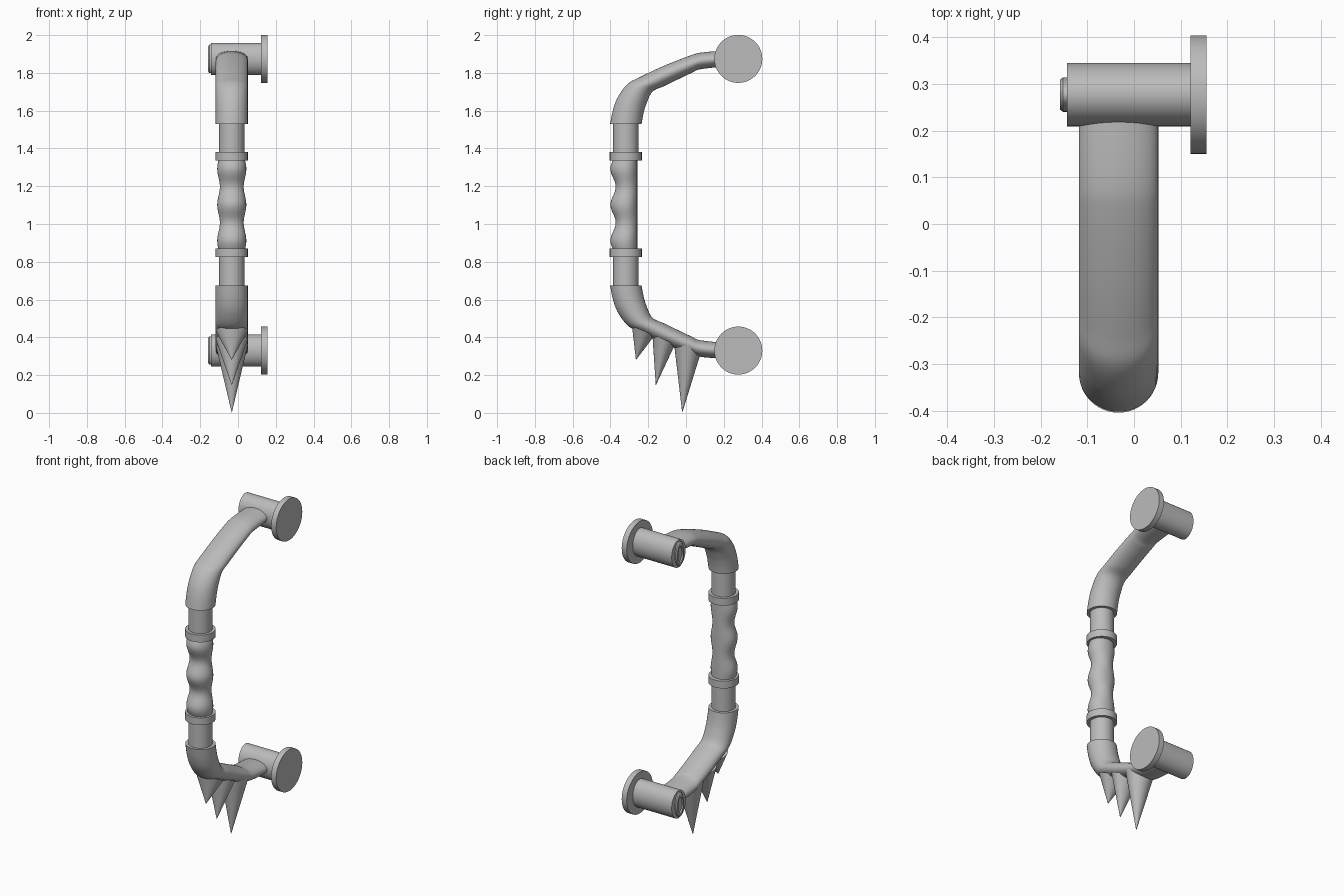
import bpy, bmesh
from math import sin, cos, pi
from mathutils import Vector

cube = bpy.data.objects.get("Cube")
if cube:
    bpy.data.objects.remove(cube)

metal = bpy.data.materials.new("grey_metal")
metal.use_nodes = True
GREY = (0.5, 0.5, 0.5, 1)
metal.diffuse_color = GREY
metal.node_tree.nodes["Principled BSDF"].inputs["Base Color"].default_value = GREY

MID_X, MID_Z, GRIP_Y = -0.033, 1.102, -0.319
X, Y, Z = Vector((1, 0, 0)), Vector((0, 1, 0)), Vector((0, 0, 1))
SIDES = 48


def ellipse(center, u, v):
    """Ring of points around center with half axes u and v."""
    return [center + u * cos(2 * pi * i / SIDES) + v * sin(2 * pi * i / SIDES)
            for i in range(SIDES)]


def loft(name, rings, flip=False):
    """Skin a row of rings, cap both ends; flip mirrors top to bottom."""
    bm = bmesh.new()
    rows = []
    for ring in rings:
        rows.append([bm.verts.new((p.x, p.y, 2 * MID_Z - p.z if flip else p.z))
                     for p in ring])
    for a, b in zip(rows, rows[1:]):
        for i in range(SIDES):
            j = (i + 1) % SIDES
            bm.faces.new((a[i], a[j], b[j], b[i]))
    bm.faces.new(rows[0])
    bm.faces.new(rows[-1])
    bmesh.ops.recalc_face_normals(bm, faces=bm.faces)
    mesh = bpy.data.meshes.new(name)
    bm.to_mesh(mesh)
    bm.free()
    mesh.materials.append(metal)
    obj = bpy.data.objects.new(name, mesh)
    bpy.context.collection.objects.link(obj)
    bpy.ops.object.select_all(action='DESELECT')
    obj.select_set(True)
    bpy.context.view_layer.objects.active = obj
    bpy.ops.object.shade_smooth_by_angle(angle=0.6)
    return obj


def spline(points, steps=5):
    """Smooth curve through the points."""
    pts = [points[0]] + points + [points[-1]]
    out = []
    for a, b, c, d in zip(pts, pts[1:], pts[2:], pts[3:]):
        for k in range(steps):
            t = k / steps
            out.append(b + (c - a) * (t / 2)
                       + (a * 2 - b * 5 + c * 4 - d) * (t * t / 2)
                       + (b * 3 - a - c * 3 + d) * (t ** 3 / 2))
    return out + [points[-1]]


def post(name, z0, z1, r):
    c = Vector((MID_X, GRIP_Y, 0))
    loft(name, [ellipse(c + Z * z, X * r, Y * r) for z in (z0, z1)])


# Elbow outlines in the side plane, as (y, z)
outer = [(-.402, 1.53), (-.385, 1.61), (-.358, 1.677), (-.307, 1.743), (-.243, 1.778),
         (-.127, 1.833), (.02, 1.891), (.10, 1.91), (.25, 1.918)]
inner = [(-.235, 1.53), (-.226, 1.58), (-.21, 1.635), (-.178, 1.70), (-.116, 1.73),
         (-.05, 1.762), (.03, 1.80), (.08, 1.82), (.25, 1.838)]
outer, inner = (spline([Vector((MID_X, y, z)) for y, z in line]) for line in (outer, inner))
elbow = [ellipse((a + b) / 2, X * .085, (a - b) / 2) for a, b in zip(outer, inner)]

# Mounts and elbows, top and bottom
hub = Vector((0, .277, 1.874))
cap = [(-.14, 1), (-.152, 1), (-.158, .88), (-.158, .65), (-.15, .6)]
for side, flip in (("upper", False), ("lower", True)):
    loft(side + "_elbow", elbow, flip)
    loft(side + "_hub", [ellipse(hub + X * x, Y * .068, Z * .085) for x in (-.144, .125)], flip)
    loft(side + "_flange", [ellipse(hub + X * x, Y * .127, Z * .127) for x in (.121, .155)], flip)
    loft(side + "_end_cap", [ellipse(hub + X * x, Y * .037 * s, Z * .075 * s)
                             for x, s in cap], flip)

# Straight bar ends and collars
post("upper_bar", 1.34, 1.54, .067)
post("lower_bar", .665, .865, .067)
post("upper_collar", 1.335, 1.38, .085)
post("lower_collar", .825, .87, .085)

# Grip with finger waves on the front and a straight back
grip = []
for k in range(49):
    z = .865 + .475 * k / 48
    wave = cos(2 * pi * (z - MID_Z) / .19)
    ring = ellipse(Vector((MID_X, GRIP_Y, z)), X * (.07 + .007 * wave), Y)
    for p in ring:
        p.y = GRIP_Y + (p.y - GRIP_Y) * (.067 + .014 * wave if p.y < GRIP_Y else .061)
    grip.append(ring)
loft("finger_grip", grip)

# Spikes under the lower elbow: base centre, base half width and tip in (y, z)
spikes = [((-.226, .435), (.06, -.025), (-.265, .28)),
          ((-.118, .39), (.06, -.027), (-.16, .145)),
          ((.008, .36), (.074, -.03), (-.02, 0))]
for n, (base, half, tip) in enumerate(spikes):
    b, h, t = (Vector((0, y, z)) for y, z in (base, half, tip))
    rings = [ellipse(b.lerp(t, f) + X * MID_X, X * .085 * (1 - f), h * (1 - f))
             for f in (0, .5, .99)]
    loft("spike_%d" % (n + 1), rings)
